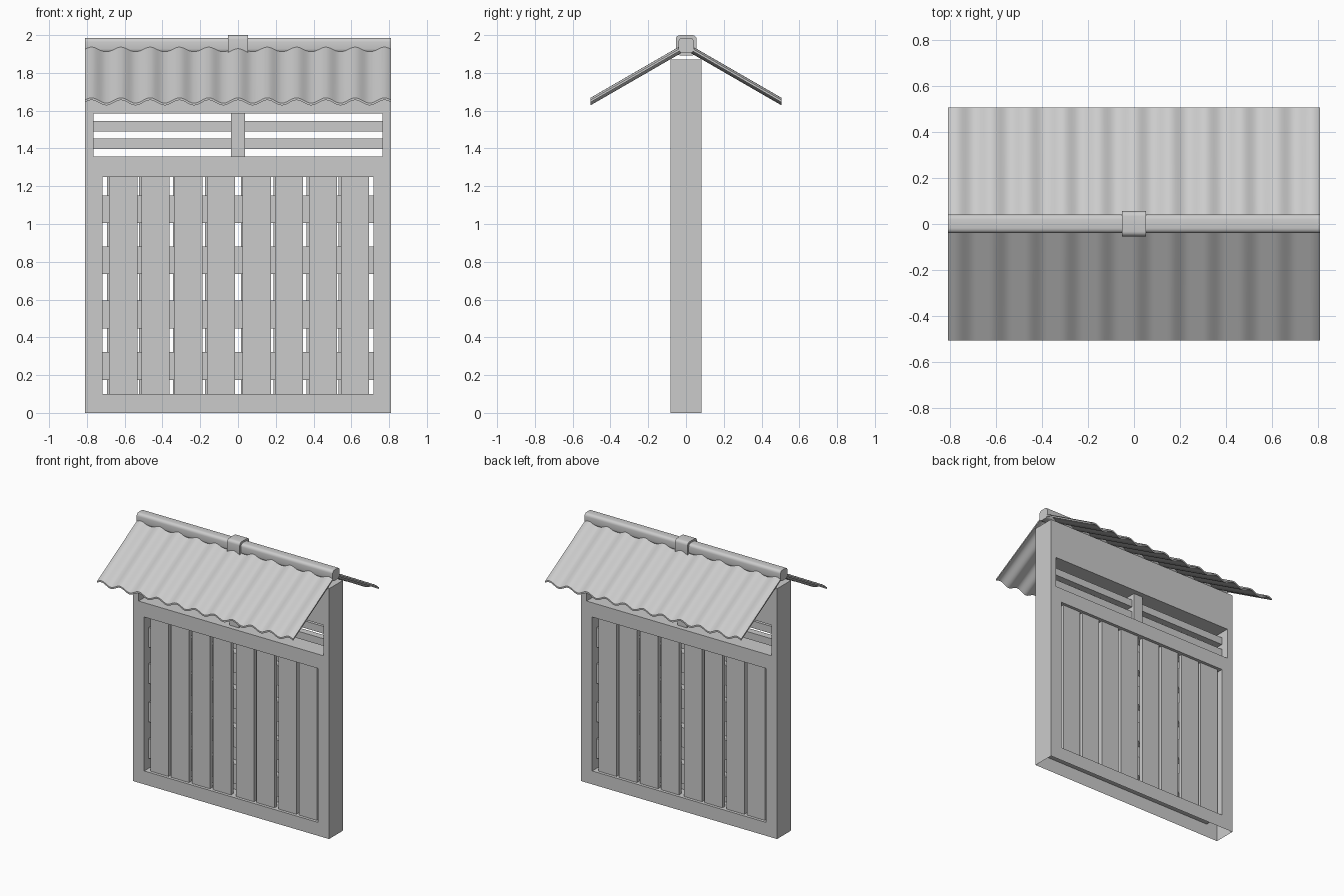
import bpy, bmesh
from math import cos, pi, radians

if "Cube" in bpy.data.objects:
    bpy.data.objects.remove(bpy.data.objects["Cube"])


def finish(name, bm, smooth=False):
    bmesh.ops.recalc_face_normals(bm, faces=bm.faces)
    me = bpy.data.meshes.new(name)
    bm.to_mesh(me)
    bm.free()
    ob = bpy.data.objects.new(name, me)
    bpy.context.collection.objects.link(ob)
    if smooth:
        bpy.ops.object.select_all(action='DESELECT')
        ob.select_set(True)
        bpy.context.view_layer.objects.active = ob
        bpy.ops.object.shade_smooth_by_angle(angle=radians(35))
    return ob


def box(name, x, y, z, bevel=0.0, segments=3):
    bm = bmesh.new()
    bmesh.ops.create_cube(bm, size=1)
    for v in bm.verts:
        for i, (a, b) in enumerate((x, y, z)):
            v.co[i] = a if v.co[i] < 0 else b
    if bevel:
        # round only the edges running along x
        edges = [e for e in bm.edges
                 if abs(e.verts[0].co.x - e.verts[1].co.x) > 1e-4]
        bmesh.ops.bevel(bm, geom=edges, offset=bevel, segments=segments,
                        profile=0.5, affect='EDGES')
    return finish(name, bm, smooth=bevel > 0)


# Wall frame: hollow box with two through openings and an open underside
XS = [-.81, -.765, -.718, .718, .765, .81]
ZS = [0, .10, 1.25, 1.357, 1.586, 1.87]
D = .082


def solid(i, k):
    if not (0 <= i < 5 and 0 <= k < 5):
        return False
    return not ((i == 2 and k == 1) or (1 <= i <= 3 and k == 3))


bm = bmesh.new()


def quad(*pts):
    bm.faces.new([bm.verts.new(p) for p in pts])


for i in range(6):
    for k in range(6):
        here = solid(i, k)
        if here:
            for y in (-D, D):
                quad((XS[i], y, ZS[k]), (XS[i+1], y, ZS[k]),
                     (XS[i+1], y, ZS[k+1]), (XS[i], y, ZS[k+1]))
        if here != solid(i-1, k):
            quad((XS[i], -D, ZS[k]), (XS[i], D, ZS[k]),
                 (XS[i], D, ZS[k+1]), (XS[i], -D, ZS[k+1]))
        if here != solid(i, k-1) and k > 0:
            quad((XS[i], -D, ZS[k]), (XS[i+1], -D, ZS[k]),
                 (XS[i+1], D, ZS[k]), (XS[i], D, ZS[k]))
bmesh.ops.remove_doubles(bm, verts=bm.verts, dist=1e-5)
bmesh.ops.dissolve_limit(bm, angle_limit=.01, verts=bm.verts, edges=bm.edges)
finish("wall_frame", bm)

# Vertical boards on both faces; the back is the front turned half round
LEFTS = [-.682, -.512, -.338, -.165, .025, .195, .375, .545]
for n, x in enumerate(LEFTS):
    box(f"front_board_{n+1}", (x, x + .149), (-.06, -.03), (.10, 1.25))
    box(f"back_board_{n+1}", (-x - .149, -x), (.03, .06), (.10, 1.25))

# Horizontal battens between the boards
for n, z in enumerate((.175, .447, .735, 1.005)):
    box(f"batten_{n+1}", (-.718, .718), (-.03, .03), (z, z + .147))

# Vent bars and centre post in the upper opening
for n, z in enumerate((1.398, 1.49)):
    box(f"vent_bar_{n+1}", (-.765, .765), (-.025, .025), (z, z + .054))
box("vent_post", (-.038, .038), (-.045, .045), (1.357, 1.586))

# Corrugated roof sheets
N, A, T = 126, .014, .012
for name, s in (("front_roof_sheet", -1), ("back_roof_sheet", 1)):
    bm = bmesh.new()
    rings = []
    for i in range(N + 1):
        x = -.81 + 1.62 * i / N
        w = A * cos(2 * pi * x / .155)
        rings.append([bm.verts.new((x, s * y, z + w + t)) for y, z, t in (
            (.01, 1.934, -T/2), (.506, 1.648, -T/2),
            (.506, 1.648, T/2), (.01, 1.934, T/2))])
    for a, b in zip(rings, rings[1:]):
        for j in range(4):
            k = (j + 1) % 4
            bm.faces.new((a[j], a[k], b[k], b[j]))
    bm.faces.new(rings[0])
    bm.faces.new(rings[-1])
    finish(name, bm, smooth=True)

# Rounded ridge beam and its collar
box("ridge_beam", (-.81, .81), (-.04, .042), (1.905, 1.986), .022, 4)
box("ridge_collar", (-.052, .052), (-.054, .056), (1.893, 2.0), .022, 4)
